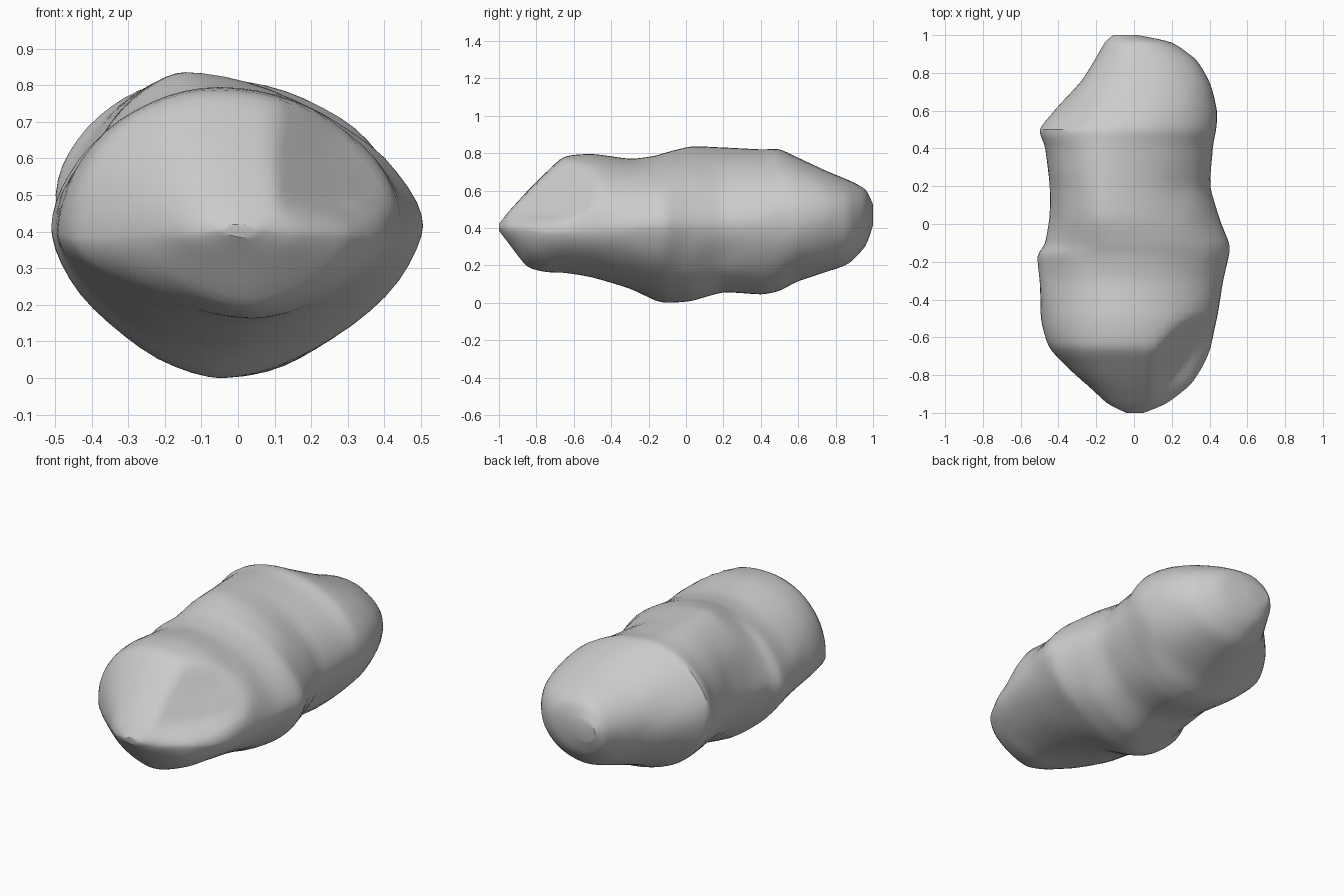
import bpy, bmesh, math
from mathutils import Vector, noise

if "Cube" in bpy.data.objects:
    bpy.data.objects.remove(bpy.data.objects["Cube"])

# Sections along the rock: y, x left, x right, z widest, x of crest, z crest, x of keel, z keel
STATIONS = [
    (-1.00, -0.04, 0.05, 0.41, 0.00, 0.425, 0.01, 0.39),
    (-0.95, -0.14, 0.17, 0.40, 0.00, 0.49, 0.03, 0.325),
    (-0.85, -0.25, 0.30, 0.40, -0.03, 0.60, 0.04, 0.20),
    (-0.75, -0.36, 0.37, 0.39, -0.04, 0.70, 0.04, 0.17),
    (-0.65, -0.45, 0.41, 0.39, -0.05, 0.785, 0.04, 0.165),
    (-0.50, -0.49, 0.44, 0.40, -0.05, 0.80, 0.03, 0.14),
    (-0.30, -0.505, 0.47, 0.41, -0.06, 0.775, 0.00, 0.08),
    (-0.17, -0.51, 0.50, 0.42, -0.08, 0.79, -0.06, 0.02),
    (-0.10, -0.47, 0.50, 0.42, -0.10, 0.81, -0.05, 0.005),
    (0.03, -0.445, 0.45, 0.42, -0.14, 0.84, 0.02, 0.015),
    (0.20, -0.445, 0.40, 0.43, -0.15, 0.835, 0.03, 0.06),
    (0.40, -0.47, 0.415, 0.45, -0.14, 0.825, 0.03, 0.05),
    (0.50, -0.50, 0.435, 0.47, -0.10, 0.825, 0.03, 0.07),
    (0.60, -0.42, 0.44, 0.46, -0.03, 0.78, 0.03, 0.12),
    (0.75, -0.285, 0.40, 0.46, 0.03, 0.71, 0.04, 0.17),
    (0.87, -0.205, 0.33, 0.46, 0.02, 0.66, 0.04, 0.215),
    (0.96, -0.155, 0.20, 0.47, 0.00, 0.61, 0.01, 0.31),
    (1.00, -0.11, 0.02, 0.48, -0.05, 0.53, -0.05, 0.42),
]
# Worn flat on the front right: point on plane, outward normal
FLATS = [((0.27, -0.81, 0.40), (0.68, -0.52, 0.52))]
SIDES, STEPS = 56, 4


def spline(i, t):
    # cardinal blend with low tension keeps ridges fairly crisp
    p0, p1 = STATIONS[max(i - 1, 0)], STATIONS[i]
    p2, p3 = STATIONS[i + 1], STATIONS[min(i + 2, len(STATIONS) - 1)]
    h1, h2 = 2*t**3 - 3*t**2 + 1, -2*t**3 + 3*t**2
    h3, h4 = t**3 - 2*t**2 + t, t**3 - t**2
    return [h1*b + h2*c + 0.35*(h3*(c - a) + h4*(d - b))
            for a, b, c, d in zip(p0, p1, p2, p3)]


def section(s):
    y, xl, xr, zm, xt, zt, xb, zb = s
    # fuller shoulders towards the ends, angular keel
    top = 1.75 + 0.35 * min(1, max(0, abs(y) - 0.2) / 0.5)
    bottom = 1.65 + (0.3 * min(1, max(0, y) / 0.7))
    pts = []
    for k in range(SIDES):
        a = 2 * math.pi * k / SIDES
        c, n = math.cos(a), math.sin(a)
        p = top if n > 0 else bottom
        if y > 0.5 and c < 0 and n > 0:
            p -= 0.1
        xc, ze = (xt, zt) if n > 0 else (xb, zb)
        xe = xr if c > 0 else xl
        pts.append(Vector((xc + (xe - xc) * abs(c) ** (2 / p), y,
                           zm + (ze - zm) * abs(n) ** (2 / p))))
    return pts


bm = bmesh.new()
samples = [spline(i, j / STEPS) for i in range(len(STATIONS) - 1) for j in range(STEPS)]
samples.append(list(STATIONS[-1]))
rings = [[bm.verts.new(p) for p in section(s)] for s in samples]
for a, b in zip(rings, rings[1:]):
    for k in range(SIDES):
        m = (k + 1) % SIDES
        bm.faces.new((a[k], a[m], b[m], b[k]))
bm.faces.new(rings[0])
bm.faces.new(rings[-1])

# Press the flat and add gentle surface unevenness
for v in bm.verts:
    for point, normal in FLATS:
        n = Vector(normal).normalized()
        d = (v.co - Vector(point)).dot(n)
        if d > 0 and v.co.y < -0.2:
            v.co -= n * d * min(1, max(0, (v.co.z - 0.40) * 8))
    if abs(v.co.y) < 0.93:
        w = 0.008 * noise.noise(v.co * 6)
        v.co.x += w * (1 if v.co.x > 0 else -1) * min(1, abs(v.co.x) * 4)
bmesh.ops.recalc_face_normals(bm, faces=bm.faces)

# Seat on the ground
low = min(v.co.z for v in bm.verts)
for v in bm.verts:
    v.co.z -= low

mesh = bpy.data.meshes.new("boulder")
bm.to_mesh(mesh)
bm.free()
rock = bpy.data.objects.new("boulder", mesh)
bpy.context.collection.objects.link(rock)
bpy.context.view_layer.objects.active = rock
rock.select_set(True)
bpy.ops.object.shade_smooth_by_angle(angle=math.radians(35))
